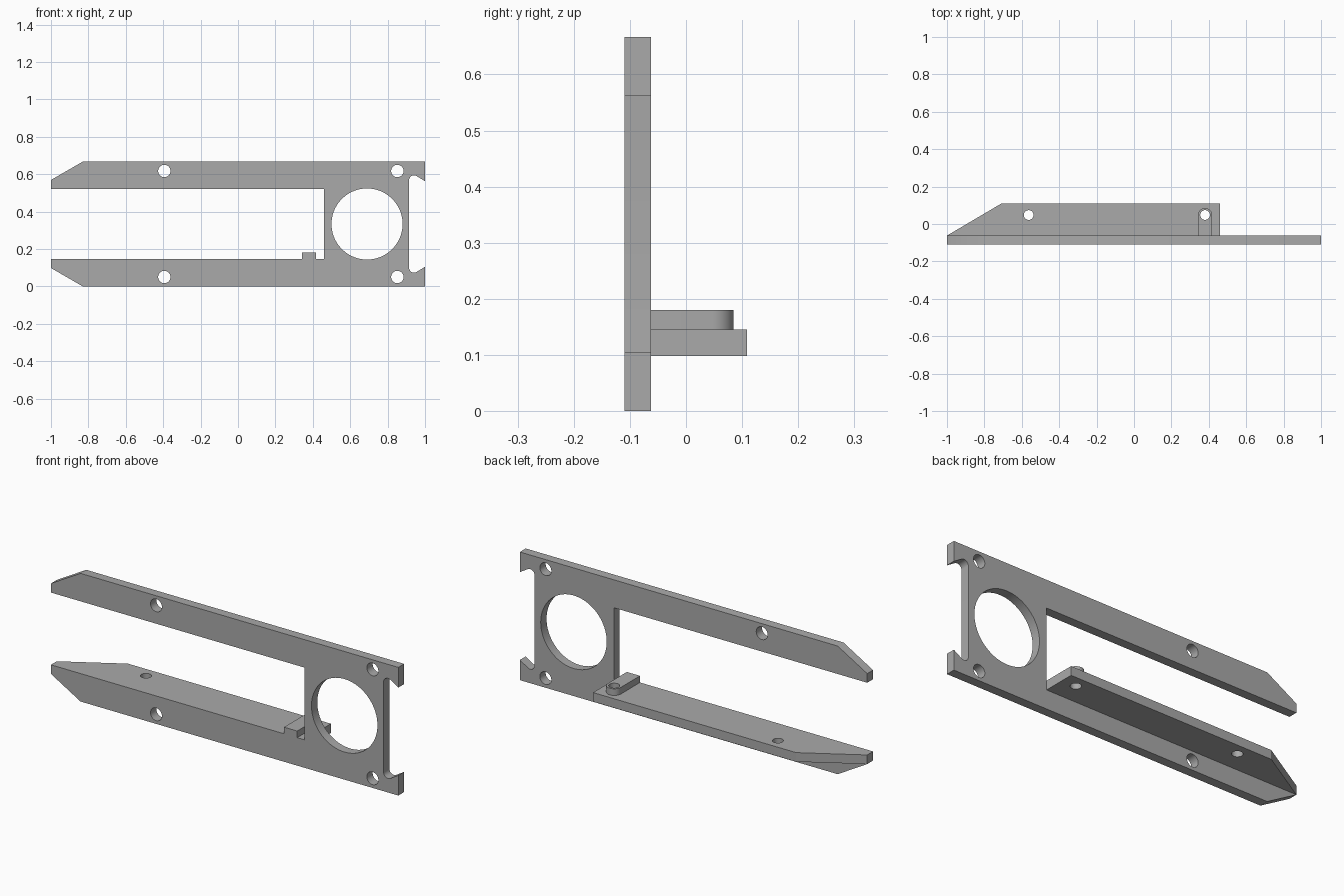
import bpy
import bmesh
from math import sin, cos, pi, radians
from mathutils import Matrix

if "Cube" in bpy.data.objects:
    bpy.data.objects.remove(bpy.data.objects["Cube"], do_unlink=True)

grey = bpy.data.materials.new("grey metal")
grey.use_nodes = True
grey.diffuse_color = (0.4, 0.4, 0.4, 1)
grey.node_tree.nodes["Principled BSDF"].inputs["Base Color"].default_value = (0.4, 0.4, 0.4, 1)


def arc(cx, cy, r, start, end, steps):
    """Points along a circular arc, angles in degrees."""
    angles = [radians(start + (end - start) * i / steps) for i in range(steps + 1)]
    return [(cx + r * cos(a), cy + r * sin(a)) for a in angles]


def circle(cx, cy, r, steps=48):
    return arc(cx, cy, r, 0, 360, steps)[:-1]


def slab(name, loops, low, high, upright=False):
    """Extrude an outline with holes along z, or along y when upright."""
    curve = bpy.data.curves.new(name, "CURVE")
    curve.dimensions = "2D"
    curve.fill_mode = "BOTH"
    curve.extrude = (high - low) / 2
    for loop in loops:
        spline = curve.splines.new("POLY")
        spline.points.add(len(loop) - 1)
        for point, (a, b) in zip(spline.points, loop):
            point.co = (a, b, 0, 1)
        spline.use_cyclic_u = True
    obj = bpy.data.objects.new(name, curve)
    bpy.context.collection.objects.link(obj)
    bpy.ops.object.select_all(action="DESELECT")
    obj.select_set(True)
    bpy.context.view_layer.objects.active = obj
    bpy.ops.object.convert(target="MESH")
    obj = bpy.context.object
    mid = (low + high) / 2
    if upright:
        move = Matrix.Translation((0, mid, 0)) @ Matrix.Rotation(pi / 2, 4, "X")
    else:
        move = Matrix.Translation((0, 0, mid))
    bm = bmesh.new()
    bm.from_mesh(obj.data)
    bm.transform(move)
    bmesh.ops.remove_doubles(bm, verts=bm.verts, dist=0.0001)
    bmesh.ops.recalc_face_normals(bm, faces=bm.faces)
    bm.to_mesh(obj.data)
    bm.free()
    obj.data.materials.clear()
    obj.data.materials.append(grey)
    bpy.ops.object.shade_smooth_by_angle(angle=radians(30))
    return obj


HEIGHT = 0.667
FRONT, BACK = -0.11, -0.062
SHELF_LOW, SHELF_TOP = 0.098, 0.1455


def flip(points):
    """Mirror a path about the plate's middle height, reversed."""
    return [(x, HEIGHT - z) for x, z in reversed(points)]


# Fork-shaped plate: lower half outline, mirrored for the upper half
lower = [(0.459, SHELF_TOP), (-1, SHELF_TOP), (-1, SHELF_LOW), (-0.83, 0), (1, 0), (1, 0.105)]
lower += arc(0.941, 0.099, 0.026, -55, -180, 12)
holes = [circle(0.69, HEIGHT / 2, 0.19, 96)]
for x in (-0.394, 0.852):
    for z in (0.05, HEIGHT - 0.05):
        holes.append(circle(x, z, 0.033))
slab("fork_plate", [lower + flip(lower)] + holes, FRONT, BACK, upright=True)

# Horizontal shelf behind the lower prong
shelf = [(-1, BACK), (0.459, BACK), (0.459, 0.109), (-0.71, 0.109)]
slab("shelf", [shelf, circle(-0.563, 0.048, 0.026), circle(0.38, 0.048, 0.026)],
     SHELF_LOW, SHELF_TOP)

# Raised round-ended pad around the inner shelf hole
pad = [(0.342, FRONT), (0.418, FRONT)] + arc(0.38, 0.047, 0.038, 0, 180, 24)
slab("mounting_pad", [pad, circle(0.38, 0.048, 0.026)], SHELF_TOP, 0.18)
